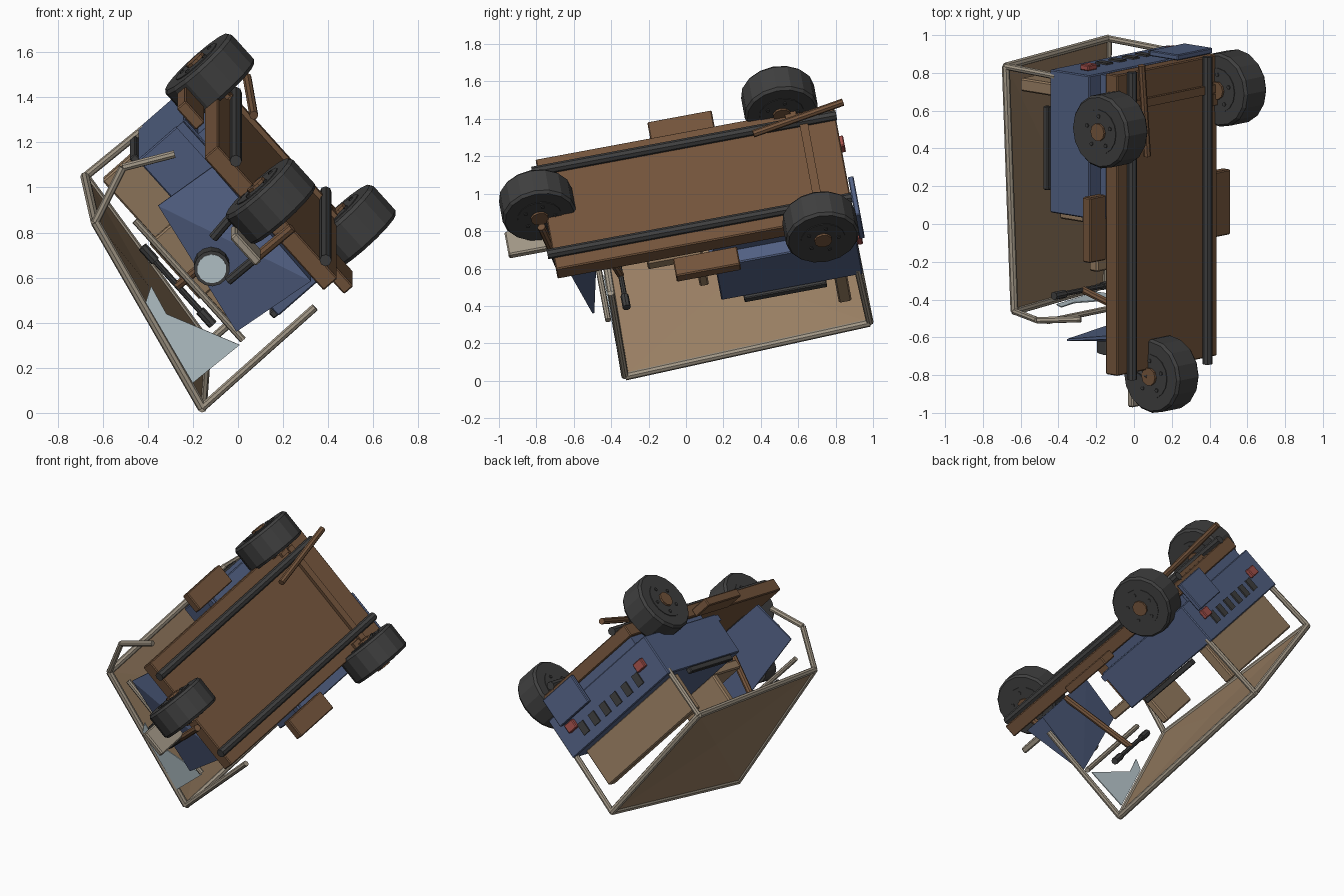
import bpy, bmesh, math
from mathutils import Matrix, Vector

cube = bpy.data.objects.get("Cube")
if cube:
    bpy.data.objects.remove(cube, do_unlink=True)

# Overturned pose: the cart is built upright, then every mesh is laid over
side = Vector((-0.664, -0.137, 0.735)).normalized()
back = Vector((0, 0.983, 0.183)).normalized()
up = side.cross(back).normalized()
POSE = Matrix((side, back, up)).transposed().to_4x4()
POSE.translation = (0.173, 0.061, 1.039)


def material(name, rgb):
    m = bpy.data.materials.new(name)
    m.use_nodes = True
    m.diffuse_color = (*rgb, 1)
    m.node_tree.nodes["Principled BSDF"].inputs["Base Color"].default_value = (*rgb, 1)
    return m


BROWN = material("rust brown", (0.175, 0.09, 0.045))
BLUE = material("faded blue", (0.085, 0.12, 0.23))
DARK = material("rubber black", (0.05, 0.05, 0.05))
TAN = material("tan cloth", (0.31, 0.205, 0.12))
FRAME = material("beige metal", (0.36, 0.31, 0.24))
GLASS = material("pale glass", (0.52, 0.62, 0.66))
RED = material("red lens", (0.36, 0.08, 0.07))


def finish(name, bm, mat):
    bmesh.ops.recalc_face_normals(bm, faces=bm.faces)
    bm.transform(POSE)
    mesh = bpy.data.meshes.new(name)
    bm.to_mesh(mesh)
    bm.free()
    mesh.materials.append(mat)
    ob = bpy.data.objects.new(name, mesh)
    bpy.context.collection.objects.link(ob)
    return ob


def box(name, mat, centre, size, bevel=0):
    bm = bmesh.new()
    bmesh.ops.create_cube(bm, size=1)
    bmesh.ops.scale(bm, vec=size, verts=bm.verts)
    if bevel:
        bmesh.ops.bevel(bm, geom=bm.edges[:], offset=bevel, segments=1, affect='EDGES')
    bm.transform(Matrix.Translation(centre))
    return finish(name, bm, mat)


def add_rod(bm, a, b, r, sides):
    a, b = Vector(a), Vector(b)
    turn = (b - a).to_track_quat('Z', 'Y').to_matrix().to_4x4()
    bmesh.ops.create_cone(bm, cap_ends=True, segments=sides, radius1=r, radius2=r,
                          depth=(b - a).length,
                          matrix=Matrix.Translation((a + b) / 2) @ turn)


def tube(name, mat, points, r, sides=8):
    bm = bmesh.new()
    for a, b in zip(points, points[1:]):
        add_rod(bm, a, b, r, sides)
    return finish(name, bm, mat)


def sheet(name, mat, points, thick, fan=None):
    bm = bmesh.new()
    vs = [bm.verts.new(p) for p in points]
    if fan:
        c = bm.verts.new(fan)
        for i, v in enumerate(vs):
            bm.faces.new((v, vs[(i + 1) % len(vs)], c))
    else:
        bm.faces.new(vs)
    ob = finish(name, bm, mat)
    s = ob.modifiers.new("Thickness", 'SOLIDIFY')
    s.thickness, s.offset = thick, 0
    return ob


def wheel(name, x, y, z):
    # tyre with slightly eased shoulders
    profile = [(-0.088, 0.186), (-0.072, 0.198), (0.072, 0.198), (0.088, 0.186)]
    bm = bmesh.new()
    rings = []
    for px, r in profile:
        rings.append([bm.verts.new((x + px, y + r * math.cos(t), z + r * math.sin(t)))
                      for t in (math.tau * i / 16 for i in range(16))])
    for a, b in zip(rings, rings[1:]):
        for i in range(16):
            bm.faces.new((a[i], a[(i + 1) % 16], b[(i + 1) % 16], b[i]))
    bm.faces.new(rings[0])
    bm.faces.new(rings[-1])
    # rim disc and wheel nuts
    add_rod(bm, (x - 0.092, y, z), (x + 0.092, y, z), 0.12, 16)
    for i in range(5):
        t = math.tau * i / 5
        ny, nz = y + 0.085 * math.cos(t), z + 0.085 * math.sin(t)
        add_rod(bm, (x - 0.098, ny, nz), (x + 0.098, ny, nz), 0.011, 6)
    finish(name + "_tyre", bm, DARK)
    tube(name + "_hub", BROWN, [(x - 0.105, y, z), (x + 0.105, y, z)], 0.048, 10)


# Chassis, crossbar and wheels
box("chassis", BROWN, (0, -0.015, 0.037), (0.8, 1.62, 0.083), bevel=0.006)
box("rear_crossbar", BROWN, (0, 0.62, -0.012), (0.72, 0.045, 0.03))
tube("loose_link", BROWN, [(0.234, 0.345, -0.07), (0.313, 0.848, -0.1)], 0.02)
wheel("rear_left_wheel", 0.472, 0.514, -0.02)
wheel("rear_right_wheel", -0.468, 0.608, -0.025)
wheel("front_wheel", 0.063, -0.86, -0.018)

# Parts repeated on both sides
for s, label in ((1, "left"), (-1, "right")):
    tube(label + "_rail", DARK, [(s * 0.3, -0.855, -0.022), (s * 0.3, 0.8, -0.022)], 0.027)
    box(label + "_axle_stub", BROWN, (s * 0.39, 0.56, 0), (0.1, 0.06, 0.05))
    box(label + "_step", BROWN, (s * 0.495, -0.026, 0.072), (0.13, 0.35, 0.055), bevel=0.006)
    box(label + "_side_bar", DARK, (s * 0.466, 0.36, 0.43), (0.034, 0.45, 0.036), bevel=0.005)
    box(label + "_tail_light", RED, (s * 0.335, 0.8, 0.255), (0.075, 0.03, 0.06), bevel=0.005)

# Rear body overhanging the chassis
box("lower_body", BLUE, (0, 0.4, 0.1), (0.76, 0.76, 0.08))
box("upper_body", BLUE, (0, 0.4, 0.27), (0.94, 0.77, 0.28), bevel=0.006)
box("body_lip", BLUE, (0, 0.01, 0.16), (0.94, 0.03, 0.04))
box("rear_plate", BLUE, (-0.25, 0.815, 0.12), (0.28, 0.03, 0.2), bevel=0.005)
for i in range(6):
    box(f"vent_{i + 1}", DARK, (-0.275 + i * 0.106, 0.787, 0.31), (0.052, 0.014, 0.08))

# Seats
box("rear_backrest", TAN, (0, 0.665, 0.535), (0.84, 0.07, 0.26), bevel=0.008)
box("driver_seat", TAN, (0, -0.19, 0.37), (0.34, 0.3, 0.06), bevel=0.008)
box("driver_seat_base", BROWN, (0, -0.15, 0.21), (0.2, 0.18, 0.26))
box("driver_backrest", TAN, (0, -0.06, 0.5), (0.34, 0.05, 0.22), bevel=0.008)

# Knocked-askew front cowl: a wedge, thicker at its lower right corner
cowl = bmesh.new()
for p in ((0.32, -0.65, 0.1), (0.355, -0.69, 0.39), (-0.303, -0.676, 0.51),
          (-0.34, -0.76, 0.1), (-0.34, -0.61, 0.1), (0.32, -0.63, 0.1),
          (0.355, -0.68, 0.39), (-0.303, -0.666, 0.51)):
    cowl.verts.new(p)
bmesh.ops.convex_hull(cowl, input=cowl.verts)
finish("front_cowl", cowl, BLUE)

# Headlight, fork and fender
tube("headlight_housing", DARK, [(0, -0.8, 0.387), (0, -0.69, 0.387)], 0.08, 14)
tube("headlight_lens", GLASS, [(0, -0.806, 0.387), (0, -0.79, 0.387)], 0.065, 14)
tube("right_fork", BROWN, [(-0.09, -0.86, -0.01), (-0.09, -0.825, 0.2)], 0.022)
tube("right_fork_top", DARK, [(-0.09, -0.825, 0.2), (-0.09, -0.8, 0.37)], 0.02)
tube("left_fork", DARK, [(0.15, -0.86, -0.01), (0.1, -0.8, 0.29)], 0.022)
box("front_fender", FRAME, (0, -0.94, 0.185), (0.17, 0.24, 0.04), bevel=0.008)

# Steering
tube("steering_column", BROWN, [(0, -0.62, 0.1), (0, -0.49, 0.59)], 0.02)
tube("handlebar", DARK, [(-0.22, -0.49, 0.59), (0.22, -0.49, 0.59)], 0.014)
for s, label in ((1, "left"), (-1, "right")):
    tube(label + "_grip", DARK, [(s * 0.15, -0.49, 0.59), (s * 0.235, -0.49, 0.59)], 0.022)

# Bent roof, its frame and posts
fl, fr = (0.465, -0.55, 0.665), (-0.474, -0.565, 0.865)
rl, rr = (0.466, 0.762, 0.725), (-0.456, 0.772, 0.82)
sheet("roof", TAN, [fl, fr, rr, rl], 0.012, fan=(0, 0.1, 0.765))
tube("roof_frame", FRAME, [fl, fr, rr, rl, fl], 0.021)
tube("front_right_post", FRAME, [fr, (-0.468, -0.56, 0.19)], 0.018)
tube("front_left_post", FRAME, [fl, (0.569, -0.552, 0.41), (0.459, -0.535, 0.2)], 0.018)
tube("rear_right_post", FRAME, [rr, (-0.456, 0.76, 0.38)], 0.018)
tube("rear_left_post", FRAME, [rl, (0.456, 0.75, 0.38)], 0.018)
tube("windscreen_bar", FRAME, [(-0.36, -0.6, 0.522), (0.36, -0.6, 0.522)], 0.016)

# Broken windscreen shard
shard = [(-0.37, 0.55), (-0.05, 0.7), (0.09, 0.667), (0.05, 0.735), (-0.36, 0.82)]
sheet("windscreen_shard", GLASS, [(x, -0.58, z) for x, z in shard], 0.006)
